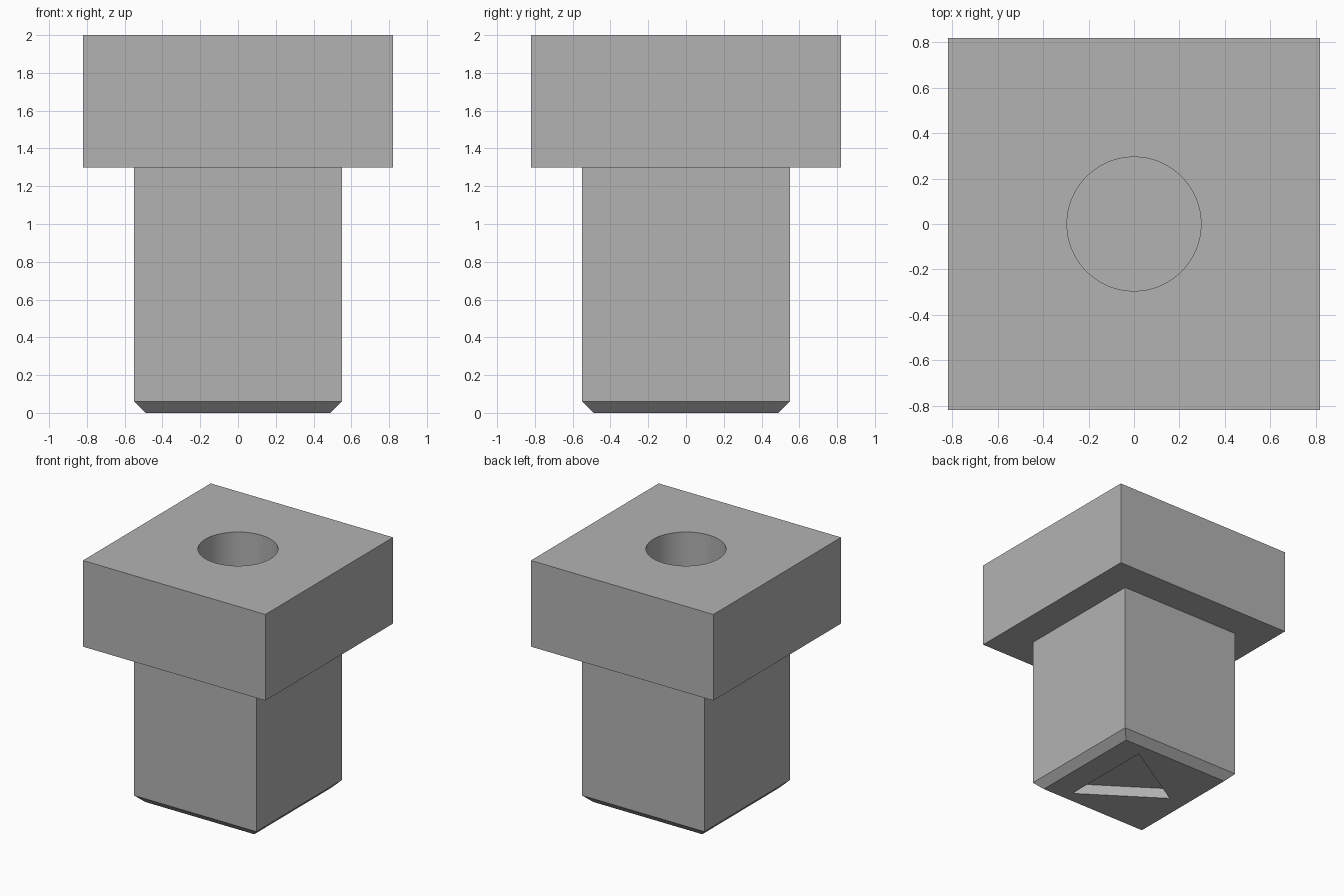
import bpy, bmesh, math

if "Cube" in bpy.data.objects:
    bpy.data.objects.remove(bpy.data.objects["Cube"])

GREY = (0.45, 0.45, 0.45, 1)
metal = bpy.data.materials.new("plain grey")
metal.use_nodes = True
metal.diffuse_color = GREY
metal.node_tree.nodes["Principled BSDF"].inputs["Base Color"].default_value = GREY


def loft(name, rings):
    """Closed solid through a stack of matching (points, height) outlines."""
    bm = bmesh.new()
    loops = [[bm.verts.new((x, y, z)) for x, y in pts] for pts, z in rings]
    for low, high in zip(loops, loops[1:]):
        n = len(low)
        for i in range(n):
            j = (i + 1) % n
            bm.faces.new((low[i], low[j], high[j], high[i]))
    bm.faces.new(loops[0][::-1])
    bm.faces.new(loops[-1])
    bmesh.ops.recalc_face_normals(bm, faces=bm.faces)
    mesh = bpy.data.meshes.new(name)
    bm.to_mesh(mesh)
    bm.free()
    mesh.materials.append(metal)
    obj = bpy.data.objects.new(name, mesh)
    bpy.context.collection.objects.link(obj)
    return obj


def square(half):
    return [(-half, -half), (half, -half), (half, half), (-half, half)]


def circle(radius, sides=64):
    angles = [math.tau * i / sides for i in range(sides)]
    return [(radius * math.cos(a), radius * math.sin(a)) for a in angles]


def cut(obj, cutter):
    mod = obj.modifiers.new("cut", 'BOOLEAN')
    mod.operation = 'DIFFERENCE'
    mod.solver = 'EXACT'
    mod.object = cutter
    bpy.context.view_layer.objects.active = obj
    bpy.ops.object.modifier_apply(modifier=mod.name)


# Square head and chamfered square shaft
head = loft("head", [(square(0.82), 1.3), (square(0.82), 2.0)])
shaft = loft("shaft", [(square(0.49), 0), (square(0.55), 0.06), (square(0.55), 1.3)])

# Round blind hole from the top, shallow triangular recess underneath
bore = loft("bore_cutter", [(circle(0.295), 1.0), (circle(0.295), 2.1)])
triangle = [(0.28, 0.39), (-0.34, 0.02), (0.28, -0.40)]
recess = loft("recess_cutter", [(triangle, -0.1), (triangle, 0.085)])
cut(head, bore)
cut(shaft, bore)
cut(shaft, recess)
for cutter in (bore, recess):
    bpy.data.objects.remove(cutter)

# Smooth the bore wall while keeping every edge crisp
for part in (head, shaft):
    bpy.ops.object.select_all(action='DESELECT')
    part.select_set(True)
    bpy.context.view_layer.objects.active = part
    bpy.ops.object.shade_smooth_by_angle(angle=math.radians(30))
